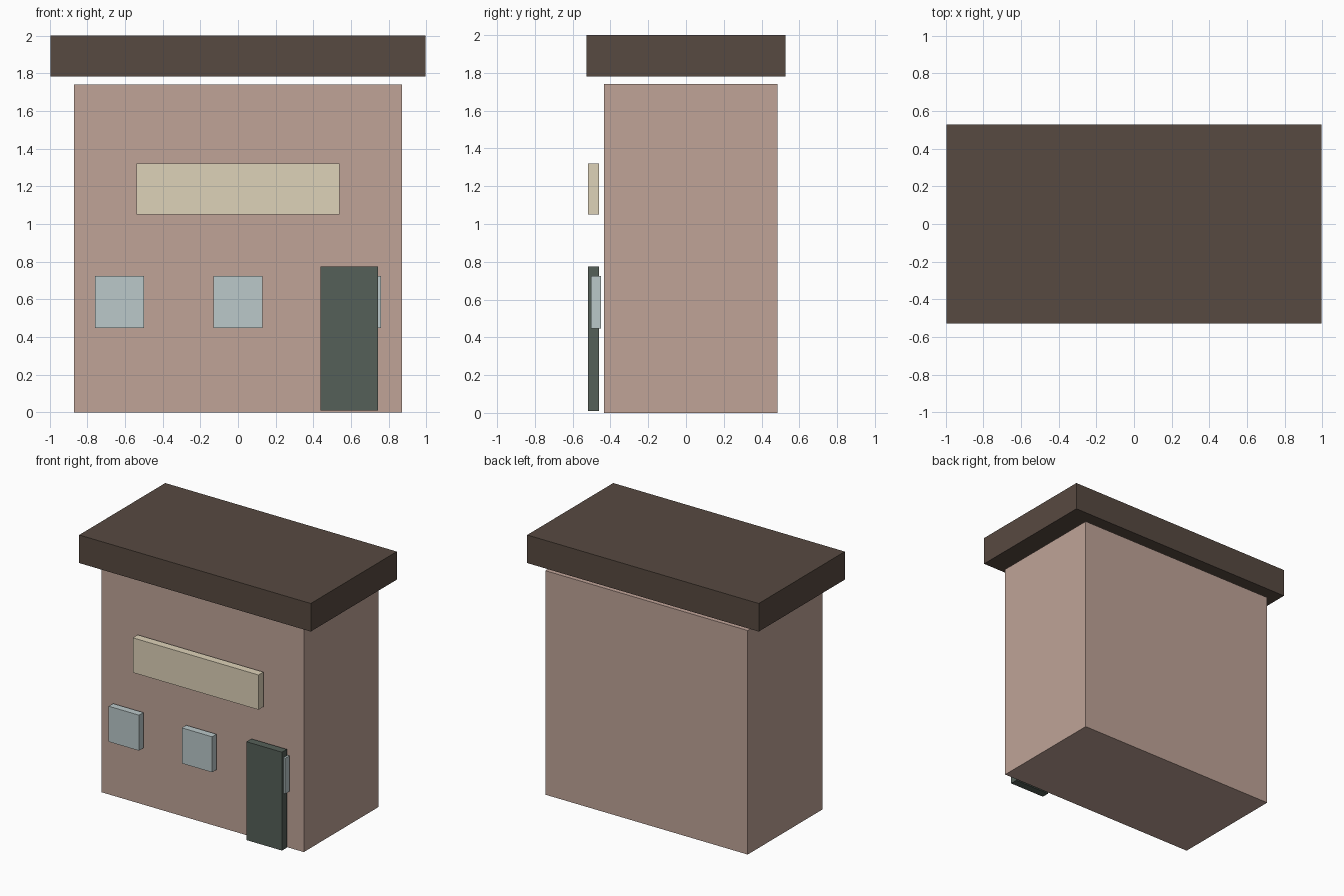
import bpy

if "Cube" in bpy.data.objects:
    bpy.data.objects.remove(bpy.data.objects["Cube"])


def material(name, rgb):
    mat = bpy.data.materials.new(name)
    # 0-255 screen colour to linear
    mat.diffuse_color = [(c / 255) ** 2.2 for c in rgb] + [1.0]
    mat.use_nodes = True
    mat.node_tree.nodes["Principled BSDF"].inputs["Base Color"].default_value = mat.diffuse_color
    return mat


def box(name, x, y, z, mat):
    """Axis-aligned box from (min, max) ranges."""
    ranges = (x, y, z)
    bpy.ops.mesh.primitive_cube_add(size=1)
    obj = bpy.context.object
    obj.name = name
    obj.location = [(a + b) / 2 for a, b in ranges]
    obj.scale = [b - a for a, b in ranges]
    bpy.ops.object.transform_apply(location=False, rotation=False, scale=True)
    obj.data.materials.append(mat)
    return obj


wall = material("wall_plaster", (190, 162, 150))
dark = material("roof_brown", (88, 75, 67))
cream = material("sign_cream", (221, 209, 183))
glass = material("window_glass", (185, 199, 200))
green = material("door_green", (86, 96, 89))

# Main building and overhanging flat roof
box("building_body", (-0.87, 0.87), (-0.435, 0.485), (0, 1.74), wall)
box("roof_slab", (-0.995, 0.995), (-0.528, 0.528), (1.782, 2.0), dark)

# Blank sign board
box("sign_board", (-0.54, 0.54), (-0.52, -0.46), (1.05, 1.32), cream)

# Door, overlapping the right-hand window
box("door", (0.437, 0.742), (-0.52, -0.46), (0.01, 0.774), green)

# Row of three windows
for i, cx in enumerate((-0.628, 0.0, 0.628)):
    box(f"window_{i + 1}", (cx - 0.13, cx + 0.13), (-0.504, -0.45), (0.448, 0.724), glass)
